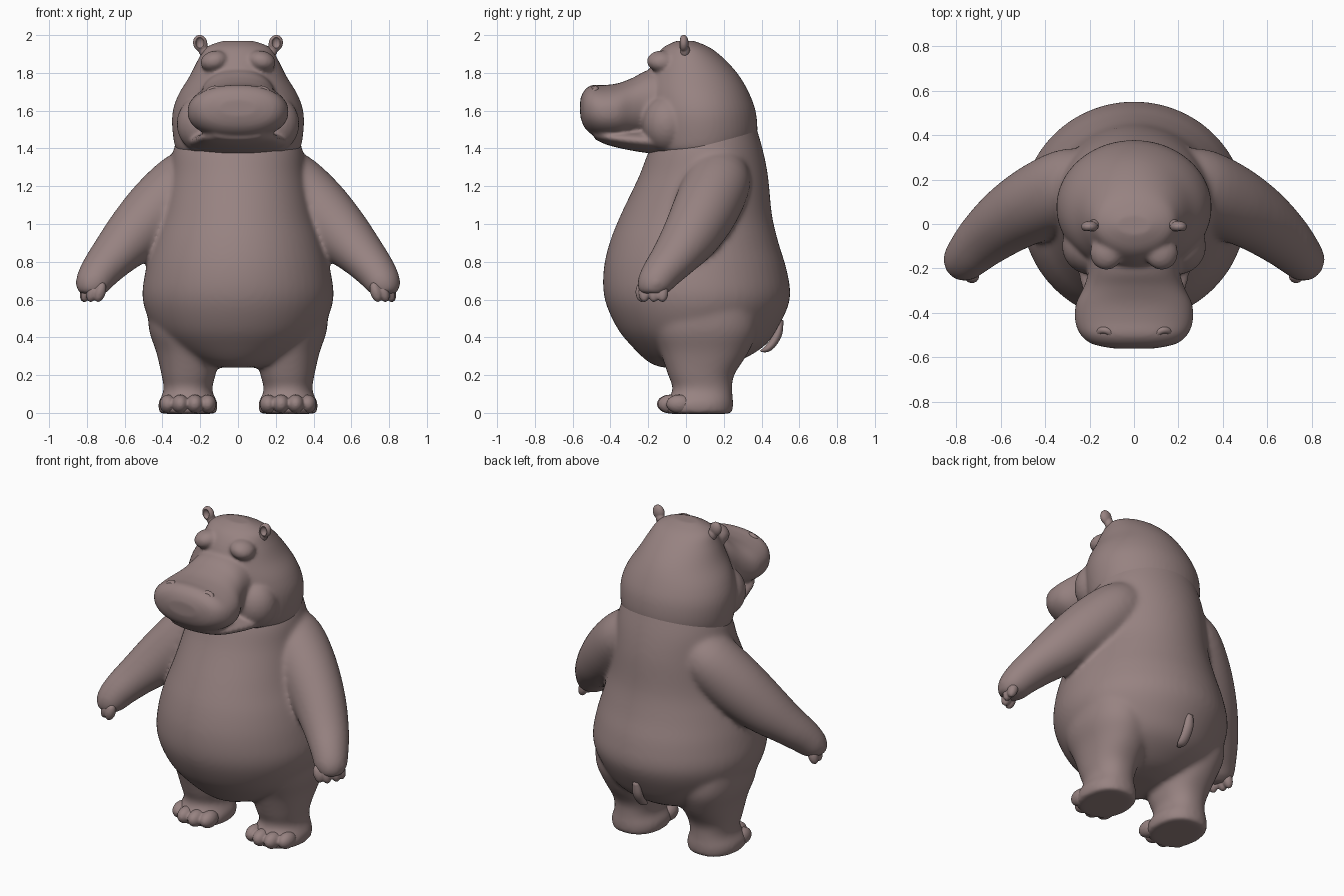
import bpy, bmesh, math
from mathutils import Matrix, Vector

old = bpy.data.objects.get("Cube")
if old:
    bpy.data.objects.remove(old, do_unlink=True)

skin = bpy.data.materials.new("mauve brown skin")
skin.use_nodes = True
COLOUR = (0.31, 0.225, 0.22, 1)
skin.diffuse_color = COLOUR
bsdf = skin.node_tree.nodes["Principled BSDF"]
bsdf.inputs["Base Color"].default_value = COLOUR
bsdf.inputs["Roughness"].default_value = 0.8


def finish(ob):
    """Bake the transform into the mesh, then colour and smooth it."""
    ob.data.transform(ob.matrix_basis)
    ob.matrix_basis = Matrix.Identity(4)
    ob.data.materials.clear()
    ob.data.materials.append(skin)
    for p in ob.data.polygons:
        p.use_smooth = True
    return ob


def spline(rows, steps=4):
    """Catmull-Rom through rows of numbers."""
    out = []
    for i in range(len(rows) - 1):
        ends = [rows[max(0, min(len(rows) - 1, i + k))] for k in (-1, 0, 1, 2)]
        for s in range(steps):
            t = s / steps
            out.append([b + t * (c - a) / 2 + t * t * (2 * a - 5 * b + 4 * c - d) / 2
                        + t ** 3 * (3 * b - a - 3 * c + d) / 2
                        for a, b, c, d in zip(*ends)])
    return out + [list(rows[-1])]


def loft(name, rows, u=None, v=None, power=1.0, sides=56):
    """Closed skin over rows of (x, y, z, ru, rv); u, v span each ring."""
    path = spline(rows)
    bm = bmesh.new()
    rings = []
    for i, (x, y, z, ru, rv) in enumerate(path):
        uu, vv = u, v
        if u is None:
            along = Vector(path[min(i + 1, len(path) - 1)][:3]) - Vector(path[max(i - 1, 0)][:3])
            uu = along.cross(Vector((0, 0, 1))).normalized()
            vv = along.normalized().cross(uu)
        ring = []
        for k in range(sides):
            c, s = math.cos(math.tau * k / sides), math.sin(math.tau * k / sides)
            ring.append(bm.verts.new(Vector((x, y, z))
                                     + Vector(uu) * math.copysign(abs(c) ** power, c) * ru
                                     + Vector(vv) * math.copysign(abs(s) ** power, s) * rv))
        rings.append(ring)
    for a, b in zip(rings, rings[1:]):
        for k in range(sides):
            n = (k + 1) % sides
            bm.faces.new((a[k], a[n], b[n], b[k]))
    bm.faces.new(rings[0][::-1])
    bm.faces.new(rings[-1])
    bmesh.ops.recalc_face_normals(bm, faces=bm.faces)
    me = bpy.data.meshes.new(name)
    bm.to_mesh(me)
    bm.free()
    ob = bpy.data.objects.new(name, me)
    bpy.context.collection.objects.link(ob)
    return finish(ob)


def upright(name, rows, power=1.0):
    """Loft from (z, y front, y back, half width, x centre)."""
    return loft(name, [(x, (f + b) / 2, z, w, (b - f) / 2) for z, f, b, w, x in rows],
                (1, 0, 0), (0, 1, 0), power)


def forward(name, rows, power=1.0):
    """Loft from (y, z low, z high, half width)."""
    return loft(name, [(0, y, (lo + hi) / 2, w, (hi - lo) / 2) for y, lo, hi, w in rows],
                (1, 0, 0), (0, 0, 1), power)


def ball(name, loc, size, rot=(0, 0, 0)):
    bpy.ops.mesh.primitive_uv_sphere_add(segments=24, ring_count=14, location=loc, rotation=rot)
    ob = bpy.context.object
    ob.name, ob.scale = name, size
    return finish(ob)


def blend(name, parts, voxel, rounds):
    """Fuse overlapping parts into one soft skin."""
    bpy.ops.object.select_all(action='DESELECT')
    for p in parts:
        p.select_set(True)
    bpy.context.view_layer.objects.active = parts[0]
    bpy.ops.object.join()
    ob = parts[0]
    ob.name = name
    fuse = ob.modifiers.new("fuse", 'REMESH')
    fuse.mode, fuse.voxel_size, fuse.use_smooth_shade = 'VOXEL', voxel, True
    soften = ob.modifiers.new("soften", 'SMOOTH')
    soften.factor, soften.iterations = 0.5, rounds
    return ob


# torso
body = [upright("torso", [
    (0.24, -0.13, 0.14, 0.1, 0), (0.27, -0.2, 0.27, 0.22, 0), (0.35, -0.285, 0.41, 0.36, 0),
    (0.45, -0.365, 0.485, 0.45, 0), (0.6, -0.43, 0.55, 0.505, 0), (0.75, -0.437, 0.535, 0.49, 0),
    (0.9, -0.405, 0.49, 0.45, 0), (1.05, -0.345, 0.455, 0.4, 0), (1.25, -0.25, 0.435, 0.36, 0),
    (1.4, -0.19, 0.405, 0.34, 0), (1.55, -0.1, 0.36, 0.28, 0)])]

for side, label in ((1, "left"), (-1, "right")):
    # arms
    body.append(loft(label + "_arm", [
        (side * x, y, z, ru, rv) for x, y, z, ru, rv in (
            (0.16, 0.2, 1.32, 0.12, 0.12), (0.27, 0.17, 1.23, 0.175, 0.165),
            (0.41, 0.11, 1.09, 0.175, 0.175), (0.55, 0.03, 0.945, 0.155, 0.155),
            (0.665, -0.06, 0.825, 0.13, 0.12), (0.74, -0.135, 0.735, 0.108, 0.1),
            (0.775, -0.175, 0.67, 0.092, 0.085), (0.785, -0.185, 0.625, 0.06, 0.055))]))
    # legs
    body.append(upright(label + "_leg", [
        (-0.005, -0.11, 0.245, 0.15, side * 0.265), (0.05, -0.115, 0.25, 0.158, side * 0.265),
        (0.12, -0.07, 0.245, 0.128, side * 0.265), (0.2, -0.095, 0.255, 0.143, side * 0.262),
        (0.32, -0.135, 0.33, 0.167, side * 0.265), (0.45, -0.18, 0.38, 0.198, side * 0.275),
        (0.62, -0.15, 0.36, 0.2, side * 0.275)], 0.9))
    # fingers and toes
    blend(label + "_fingers", [
        ball("finger", (side * x, y, 0.64), (0.03, 0.032, 0.055), (0, -side * 0.3, 0))
        for x, y in ((0.73, -0.235), (0.77, -0.22), (0.8, -0.17), (0.805, -0.125))], 0.007, 3)
    blend(label + "_toes", [
        ball("toe", (side * x, y, 0.047), (0.045, 0.07, 0.05))
        for x, y in ((0.16, -0.06), (0.228, -0.085), (0.305, -0.08), (0.37, -0.035))], 0.007, 3)
blend("body", body, 0.013, 18)

# head: skull, muzzle and jaw
head = [upright("skull", [
    (1.35, -0.15, 0.28, 0.25, 0), (1.385, -0.19, 0.335, 0.32, 0), (1.46, -0.215, 0.375, 0.343, 0),
    (1.58, -0.225, 0.372, 0.348, 0), (1.68, -0.22, 0.34, 0.318, 0),
    (1.78, -0.205, 0.285, 0.258, 0), (1.87, -0.17, 0.207, 0.212, 0),
    (1.935, -0.12, 0.125, 0.17, 0), (1.97, -0.05, 0.04, 0.08, 0)]),
    forward("muzzle", [
        (-0.05, 1.47, 1.84, 0.21), (-0.2, 1.46, 1.815, 0.205), (-0.28, 1.455, 1.775, 0.225),
        (-0.36, 1.45, 1.745, 0.262), (-0.44, 1.455, 1.735, 0.265), (-0.5, 1.475, 1.735, 0.24),
        (-0.54, 1.515, 1.705, 0.19), (-0.56, 1.57, 1.66, 0.1)], 0.9),
    forward("jaw", [
        (-0.05, 1.36, 1.5, 0.27), (-0.2, 1.375, 1.5, 0.255), (-0.32, 1.395, 1.5, 0.225),
        (-0.42, 1.42, 1.5, 0.19), (-0.485, 1.45, 1.49, 0.12)])]
for side, label in ((1, "left"), (-1, "right")):
    head.append(ball("cheek", (side * 0.19, -0.1, 1.53), (0.135, 0.13, 0.15)))
    head.append(ball("brow", (side * 0.125, -0.13, 1.862), (0.075, 0.078, 0.055), (0, side * 0.25, 0)))
    # raised nostril rims
    bpy.ops.mesh.primitive_torus_add(
        location=(side * 0.13, -0.497, 1.695), rotation=(math.radians(50), 0, side * 0.35),
        major_radius=0.028, minor_radius=0.016, major_segments=24, minor_segments=10)
    rim = finish(bpy.context.object)
    rim.name = label + "_nostril_rim"
blend("head", head, 0.01, 10)

# ears: rounded lobes on short stalks with a hollow front
for side, label in ((1, "left"), (-1, "right")):
    ear = blend(label + "_ear", [
        ball("lobe", (side * 0.2, -0.012, 1.957), (0.038, 0.026, 0.045), (0, side * 0.25, 0)),
        ball("stalk", (side * 0.178, -0.005, 1.915), (0.03, 0.026, 0.04), (0, side * 0.4, 0))], 0.005, 2)
    cutter = ball(label + "_ear_cutter", (side * 0.202, -0.037, 1.96), (0.022, 0.022, 0.03))
    cutter.hide_render = True
    cutter.hide_set(True)
    hollow = ear.modifiers.new("hollow", 'BOOLEAN')
    hollow.operation, hollow.object = 'DIFFERENCE', cutter

# tail
loft("tail", [(0, 0.5, 0.5, 0.02, 0.02), (0, 0.49, 0.43, 0.03, 0.024), (0, 0.46, 0.37, 0.03, 0.022),
              (0, 0.425, 0.335, 0.026, 0.018), (0, 0.395, 0.325, 0.006, 0.006)],
     (1, 0, 0), (0, 0.8, -0.6))
